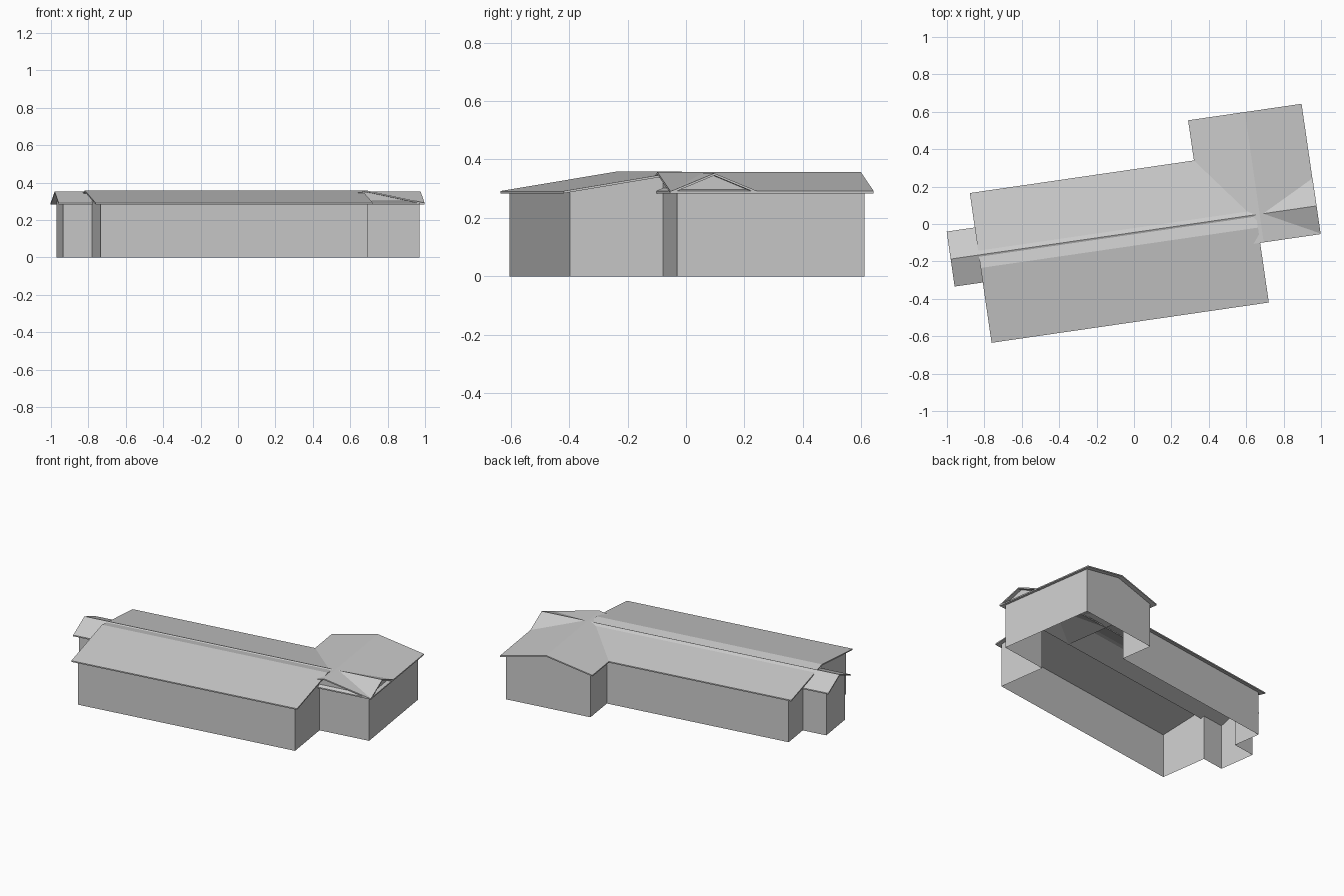
import bpy
import math

if "Cube" in bpy.data.objects:
    bpy.data.objects.remove(bpy.data.objects["Cube"])

ANGLE = math.radians(8.27)   # the whole building is turned on its plot
EAVE, THICK = 0.292, 0.008

# Roof: axis of ridge, ridge position, half width, ridge height, start, end
ROOFS = {
    "main_roof": ("u", -0.1145, 0.4045, 0.359, -0.845, 0.653),
    "wing_roof": ("v", 0.6725, 0.3065, 0.357, -0.197, 0.507),
    "spine_roof": ("u", -0.0445, 0.1485, 0.353, -0.997, 0.98),
}


def make_object(name, verts, faces):
    mesh = bpy.data.meshes.new(name)
    mesh.from_pydata(verts, [], faces)
    mesh.update()
    ob = bpy.data.objects.new(name, mesh)
    ob.rotation_euler.z = ANGLE
    bpy.context.collection.objects.link(ob)
    return ob


def underside(roof, u, v):
    axis, mid, half, top, _, _ = ROOFS[roof]
    across = v if axis == "u" else u
    return top - (top - EAVE) * abs(across - mid) / half - THICK


# Thin gabled roof: a chevron section swept along its ridge
def gable_roof(name):
    axis, mid, half, top, start, end = ROOFS[name]
    section = [(mid - half, EAVE), (mid, top), (mid + half, EAVE),
               (mid + half, EAVE - THICK), (mid, top - THICK), (mid - half, EAVE - THICK)]
    verts = []
    for along in (start, end):
        for across, z in section:
            verts.append((along, across, z) if axis == "u" else (across, along, z))
    faces = [(i, (i + 1) % 6, (i + 1) % 6 + 6, i + 6) for i in range(6)]
    for k in (0, 6):
        faces += [(k, k + 1, k + 4, k + 5), (k + 1, k + 2, k + 3, k + 4)]
    make_object(name, verts, faces)


# Single-skin wall whose top follows the roof above it
def wall(name, roof, points):
    verts, faces = [], []
    for u, v in points:
        verts += [(u, v, 0), (u, v, underside(roof, u, v))]
    for i in range(0, 2 * len(points) - 2, 2):
        faces.append((i, i + 2, i + 3, i + 1))
    make_object(name, verts, faces)


for roof_name in ROOFS:
    gable_roof(roof_name)

# Main hall walls (open inside where the other blocks join)
W, E, S, N = -0.814, 0.627, -0.493, 0.263
LS, LN = -0.17, 0.077
wall("main_south_wall", "main_roof", [(W, S), (E, S)])
wall("main_east_wall", "main_roof", [(E, S), (E, LS)])
wall("main_north_wall", "main_roof", [(0.393, N), (W, N)])
wall("main_west_wall_north", "main_roof", [(W, N), (W, LN)])
wall("main_west_wall_south", "main_roof", [(W, LS), (W, S)])

# East wing walls
wall("wing_south_wall", "wing_roof", [(E, LS), (0.6725, LS), (0.955, LS)])
wall("wing_east_wall", "wing_roof", [(0.955, LS), (0.955, 0.479)])
wall("wing_east_gable", "spine_roof", [(0.956, LS), (0.956, -0.0445), (0.956, LN)])
wall("wing_north_wall", "wing_roof", [(0.955, 0.479), (0.6725, 0.479), (0.393, 0.479)])
wall("wing_west_wall", "wing_roof", [(0.393, 0.479), (0.393, N)])

# Small west annex walls
wall("annex_north_wall", "spine_roof", [(W, LN), (-0.97, LN)])
wall("annex_west_wall", "spine_roof", [(-0.97, LN), (-0.97, -0.0445), (-0.97, LS)])
wall("annex_south_wall", "spine_roof", [(-0.97, LS), (W, LS)])
